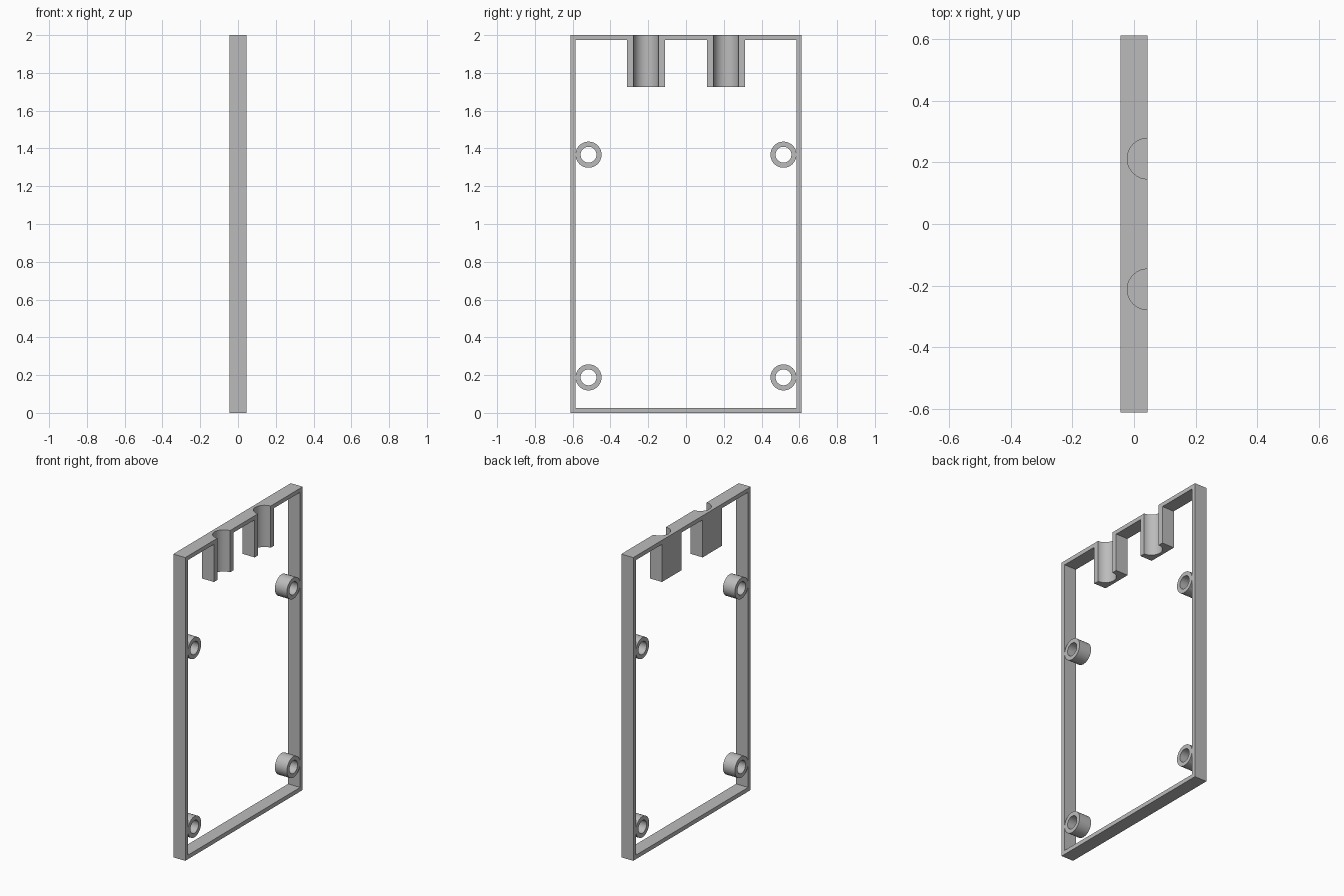
import bpy
import bmesh
from math import radians
from mathutils import Matrix, Vector

cube = bpy.data.objects.get("Cube")
if cube:
    bpy.data.objects.remove(cube, do_unlink=True)

W, H, D = 0.612, 2.0, 0.0438        # half width, height, half depth
WALL = 0.027
CLIP_Y, CLIP_HALF, CLIP_Z = 0.212, 0.101, 1.725
GROOVE_R = 0.066

grey = bpy.data.materials.new("plain grey")
grey.use_nodes = True
grey.diffuse_color = (0.5, 0.5, 0.5, 1)
grey.node_tree.nodes["Principled BSDF"].inputs["Base Color"].default_value = grey.diffuse_color


def finish(name, bm):
    bmesh.ops.recalc_face_normals(bm, faces=bm.faces)
    mesh = bpy.data.meshes.new(name)
    bm.to_mesh(mesh)
    bm.free()
    mesh.materials.append(grey)
    obj = bpy.data.objects.new(name, mesh)
    bpy.context.collection.objects.link(obj)
    return obj


def select_only(obj):
    bpy.ops.object.select_all(action='DESELECT')
    obj.select_set(True)
    bpy.context.view_layer.objects.active = obj


def extruded(name, loops):
    """Fill y-z outlines (with holes) and extrude them through the depth."""
    bm = bmesh.new()
    edges = []
    for loop in loops:
        vs = [bm.verts.new((-D, y, z)) for y, z in loop]
        edges += [bm.edges.new((a, b)) for a, b in zip(vs, vs[1:] + vs[:1])]
    bmesh.ops.triangle_fill(bm, edges=edges, use_beauty=True, normal=(1, 0, 0))
    geo = bmesh.ops.extrude_face_region(bm, geom=bm.faces[:], use_keep_orig=True)["geom"]
    bmesh.ops.translate(bm, vec=(2 * D, 0, 0),
                        verts=[g for g in geo if isinstance(g, bmesh.types.BMVert)])
    return finish(name, bm)


# Rectangular frame with two clip blocks hanging from the top rail
iw, top = W - WALL, H - WALL
outer = [(-W, 0), (W, 0), (W, H), (-W, H)]
inner = [(-iw, WALL), (iw, WALL), (iw, top)]
for y in (CLIP_Y, -CLIP_Y):
    a, b = y + CLIP_HALF, y - CLIP_HALF
    inner += [(a, top), (a, CLIP_Z), (b, CLIP_Z), (b, top)]
inner.append((-iw, top))
frame = extruded("frame", [outer, inner])

# Half-round grooves down the clip blocks
for y in (-CLIP_Y, CLIP_Y):
    bm = bmesh.new()
    bmesh.ops.create_cone(bm, cap_ends=True, segments=64, radius1=GROOVE_R,
                          radius2=GROOVE_R, depth=0.6,
                          matrix=Matrix.Translation((D + 0.0004, y, 1.9)))
    cutter = finish("groove_cutter", bm)
    cutter.hide_render = True
    mod = frame.modifiers.new("groove", 'BOOLEAN')
    mod.operation, mod.solver, mod.object = 'DIFFERENCE', 'EXACT', cutter
    select_only(frame)
    bpy.ops.object.modifier_apply(modifier=mod.name)
    bpy.data.objects.remove(cutter, do_unlink=True)
select_only(frame)
bpy.ops.object.shade_smooth_by_angle(angle=radians(30))


# Hollow screw bosses beside the side walls
def boss(name, y, z, r_out=0.069, r_in=0.042, n=48):
    bm = bmesh.new()
    rings = []
    for x, r in ((-D, r_out), (D, r_out), (D, r_in), (-D, r_in)):
        rings.append([bm.verts.new(Matrix.Rotation(radians(360 * i / n), 3, 'X')
                                   @ Vector((x, r, 0)) + Vector((0, y, z)))
                      for i in range(n)])
    for a, b in zip(rings, rings[1:] + rings[:1]):
        for i in range(n):
            j = (i + 1) % n
            bm.faces.new((a[i], a[j], b[j], b[i]))
    obj = finish(name, bm)
    select_only(obj)
    bpy.ops.object.shade_smooth_by_angle(angle=radians(30))


for level, z in (("lower", 0.188), ("upper", 1.367)):
    for side, y in (("front", -0.516), ("back", 0.516)):
        boss(f"{level}_{side}_boss", y, z)
